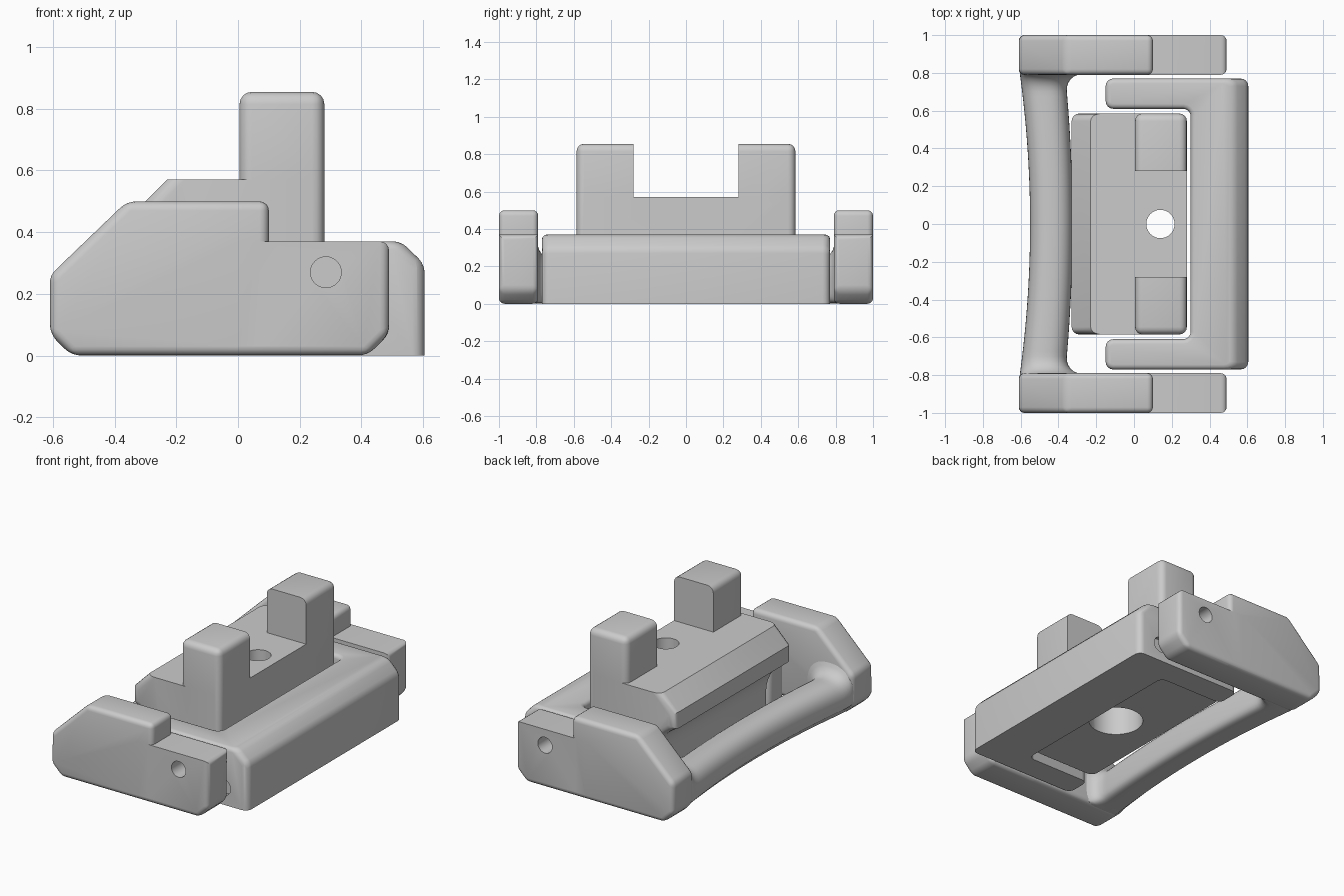
import bpy, bmesh, math
from mathutils import Vector

if "Cube" in bpy.data.objects:
    bpy.data.objects.remove(bpy.data.objects["Cube"], do_unlink=True)

grey = bpy.data.materials.new("plain grey")
grey.use_nodes = True
GREY = (0.6, 0.6, 0.6, 1)
grey.diffuse_color = GREY
grey.node_tree.nodes["Principled BSDF"].inputs["Base Color"].default_value = GREY


def prism(points, axis, lo, hi):
    """Extrude a closed outline along y (xz points) or z (xy points)."""
    bm = bmesh.new()

    def place(p, d):
        return (p[0], d, p[1]) if axis == "y" else (p[0], p[1], d)
    face = bm.faces.new([bm.verts.new(place(p, lo)) for p in points])
    new = bmesh.ops.extrude_face_region(bm, geom=[face])["geom"]
    shift = Vector(place((0, 0), hi - lo))
    bmesh.ops.translate(bm, vec=shift, verts=[v for v in new if isinstance(v, bmesh.types.BMVert)])
    bmesh.ops.recalc_face_normals(bm, faces=bm.faces)
    return bm


def bevel(bm, rule, width, segments=4, clamp=True):
    bm.normal_update()
    edges = [e for e in bm.edges if rule(e)]
    bmesh.ops.bevel(bm, geom=edges, offset=width, segments=segments, profile=0.5,
                    affect="EDGES", clamp_overlap=clamp)


def direction(e):
    return (e.verts[1].co - e.verts[0].co).normalized()


def all_at(e, axis, value):
    return all(abs(v.co[axis] - value) < 1e-4 for v in e.verts)


def finish(bm, name):
    bmesh.ops.recalc_face_normals(bm, faces=bm.faces)
    mesh = bpy.data.meshes.new(name)
    bm.to_mesh(mesh)
    bm.free()
    mesh.materials.append(grey)
    obj = bpy.data.objects.new(name, mesh)
    bpy.context.collection.objects.link(obj)
    return obj


def combine(obj, tool, operation="DIFFERENCE"):
    mod = obj.modifiers.new(operation.lower(), "BOOLEAN")
    mod.operation, mod.object, mod.solver = operation, tool, "EXACT"
    bpy.context.view_layer.objects.active = obj
    bpy.ops.object.modifier_apply(modifier=mod.name)
    bpy.data.objects.remove(tool, do_unlink=True)


def drill(obj, radius, depth, location, along_y=False):
    turn = (math.pi / 2, 0, 0) if along_y else (0, 0, 0)
    bpy.ops.mesh.primitive_cylinder_add(vertices=32, radius=radius, depth=depth,
                                        location=location, rotation=turn)
    tool = bpy.context.object
    tool.data.materials.append(grey)
    combine(obj, tool)


def shade(obj):
    bpy.ops.object.select_all(action="DESELECT")
    obj.select_set(True)
    bpy.context.view_layer.objects.active = obj
    bpy.ops.object.shade_smooth_by_angle(angle=math.radians(32))


PIN = (0.285, 0.27)

# Lever plates, one at each end: a tall rounded body joined to a low tail
STEP = 0.37
body = [(-0.61, 0.07), (-0.54, 0), (0.10, 0), (0.10, 0.50), (-0.36, 0.50), (-0.61, 0.26)]
tail = [(0, 0), (0.42, 0), (0.49, 0.07), (0.49, STEP), (0, STEP)]
for name, side in (("front_lever_plate", -1), ("back_lever_plate", 1)):
    span = sorted((side * 0.79, side * 1.0))
    bm = prism(body, "y", *span)
    bevel(bm, lambda e: not all_at(e, 0, 0.10) or e.verts[0].co.z + e.verts[1].co.z > 0.4, 0.03)
    obj = finish(bm, name)
    bm = prism(tail, "y", *span)
    bevel(bm, lambda e: not all_at(e, 0, 0)
          and not (all_at(e, 2, STEP) and abs(direction(e).x) > 0.5), 0.03)
    combine(obj, finish(bm, "tail"), "UNION")
    drill(obj, 0.05, 0.4, (PIN[0], side * 0.9, PIN[1]), True)
    shade(obj)

# Bowed grip bar with a flat underside, flared where it meets the plates
bm = bmesh.new()
rings = []
steps = 48
sides = 40
for i in range(steps + 1):
    y = 0.81 * math.sin((i / steps - 0.5) * math.pi)
    bow = min(1, abs(y) / 0.8) ** 2
    near = min(1, max(0, (abs(y) - 0.70) / 0.09))
    flare = 0.08 * (1 - math.sqrt(1 - near * near))
    x0, x1 = -0.55 - 0.055 * bow, -0.325 - 0.04 * bow + flare
    z0, z1 = 0.002, 0.235 + flare
    ring = []
    for k in range(sides):
        a = 2 * math.pi * k / sides
        c, s = math.cos(a), math.sin(a)
        power = 0.85 if s > 0 else 0.4
        x = (x0 + x1) / 2 + (x1 - x0) / 2 * math.copysign(abs(c) ** power, c)
        z = (z0 + z1) / 2 + (z1 - z0) / 2 * math.copysign(abs(s) ** power, s)
        # The outer lower corner carries on the chamfer of the plates
        ring.append(bm.verts.new((max(x, x0 + 0.075 - z), y, z)))
    rings.append(ring)
for a, b in zip(rings, rings[1:]):
    for k in range(sides):
        n = (k + 1) % sides
        bm.faces.new((a[k], a[n], b[n], b[k]))
bm.faces.new(rings[0])
bm.faces.new(rings[-1])
shade(finish(bm, "grip_bar"))

# C-shaped frame around the block
TOP = 0.37
half = [(0.605, 0.77), (-0.15, 0.77), (-0.15, 0.61), (0.30, 0.61)]
bm = prism(half + [(x, -y) for x, y in reversed(half)], "z", 0, TOP)
bevel(bm, lambda e: all_at(e, 2, TOP) and all_at(e, 0, 0.605), 0.075, 1)
bevel(bm, lambda e: abs(direction(e).z) > 0.5, 0.04)
bevel(bm, lambda e: min(v.co.z for v in e.verts) > 0.28 and e.calc_face_angle(0) > 0.5,
      0.025, 3)
frame = finish(bm, "outer_frame")
# Pin sockets and shallow latch dimples in both ends
for side in (-1, 1):
    drill(frame, 0.05, 0.2, (PIN[0], side * 0.77, PIN[1]), True)
    drill(frame, 0.05, 0.06, (0.438, side * 0.77, 0.11), True)
shade(frame)

# Centre block with a chamfered nose and a hollow that clears the grip bar
DECK = 0.57
END = 0.585
hollow = []
for i in range(9):
    a = math.radians(66 - i * 8)
    hollow.append((-0.44 + 0.27 * math.cos(a), 0.13 + 0.26 * math.sin(a)))
block = [(0.28, DECK), (-0.23, DECK), (-0.33, 0.47)] + hollow
block += [(-0.17, 0.04), (0.28, 0.04)]
bm = prism(block, "y", -END, END)
bevel(bm, lambda e: (all_at(e, 1, END) or all_at(e, 1, -END))
      and not all_at(e, 2, DECK) and not all_at(e, 2, 0.04), 0.04, 4, False)
centre = finish(bm, "centre_block")

# Two upright posts, made from one rounded bar with its middle removed
bm = prism([(0.005, 0.2), (0.28, 0.2), (0.28, 0.855), (0.005, 0.855)], "y", -END, END)
bevel(bm, lambda e: not all_at(e, 2, 0.2), 0.04)
posts = finish(bm, "posts")
notch = prism([(-0.2, DECK - 0.1), (0.5, DECK - 0.1), (0.5, 1), (-0.2, 1)], "y", -0.28, 0.28)
combine(posts, finish(notch, "notch_cutter"))
combine(centre, posts, "UNION")

# Screw hole with a wide counterbore below
drill(centre, 0.075, 2, (0.14, 0, 0.5))
drill(centre, 0.16, 0.6, (0.14, 0, 0.04))
shade(centre)
